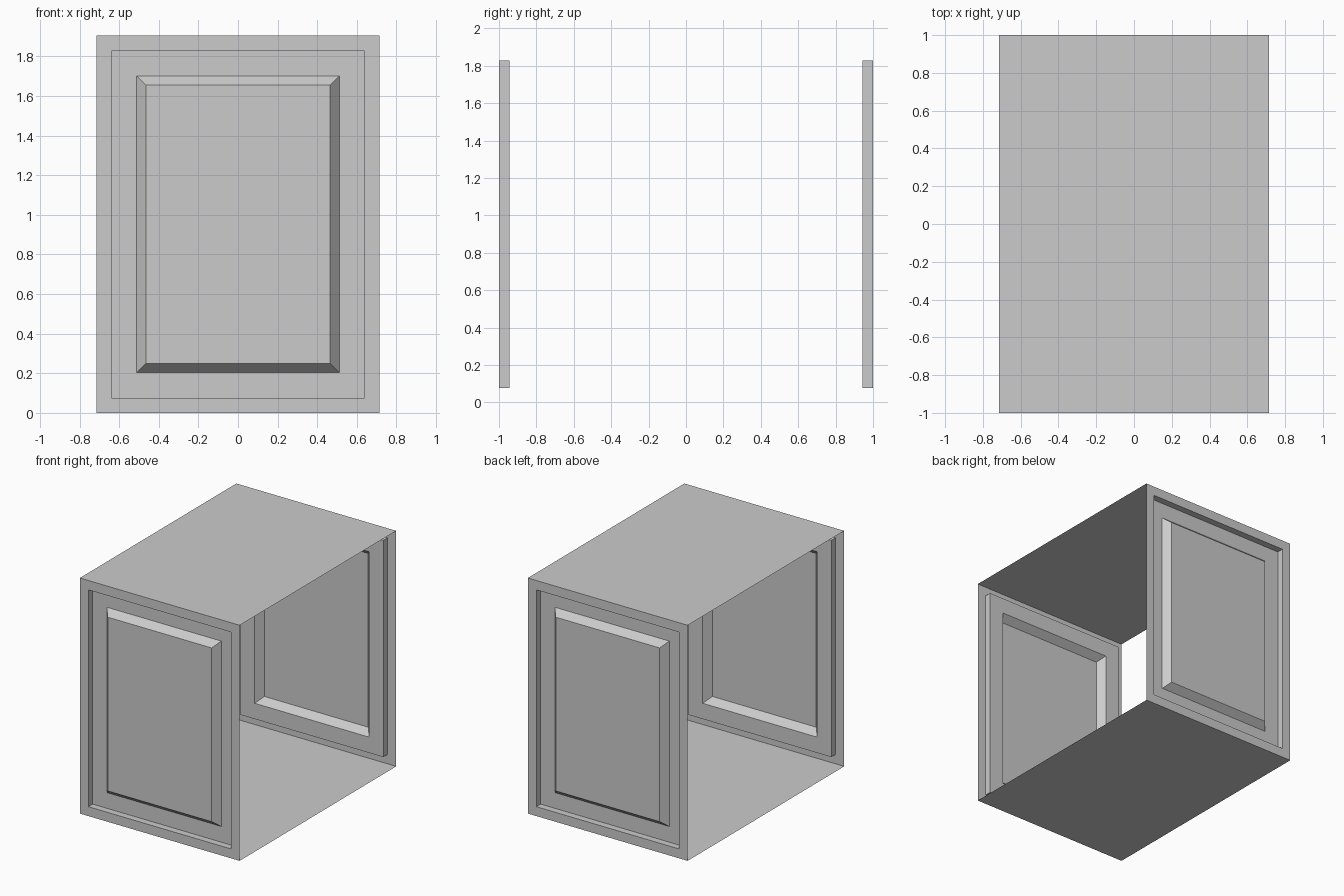
import bpy, bmesh

cube = bpy.data.objects.get("Cube")
if cube:
    bpy.data.objects.remove(cube, do_unlink=True)

HALF_W, HALF_D, HEIGHT = 0.715, 1.0, 1.905
RECESS = 0.055

grey = bpy.data.materials.new("cabinet_grey")
grey.use_nodes = True
colour = (0.6, 0.6, 0.6, 1)
grey.diffuse_color = colour
grey.node_tree.nodes["Principled BSDF"].inputs["Base Color"].default_value = colour


def finish(name, bm):
    mesh = bpy.data.meshes.new(name)
    bm.to_mesh(mesh)
    bm.free()
    mesh.materials.append(grey)
    obj = bpy.data.objects.new(name, mesh)
    bpy.context.collection.objects.link(obj)


def panel(name, side):
    """Sheet panel: frame, recessed border and chamfered raised field."""
    bm = bmesh.new()
    # inset from the outer edge, depth behind the face
    steps = [(0, 0), (0.076, 0), (0.076, RECESS), (0.203, RECESS), (0.25, 0)]
    rings = []
    for inset, depth in steps:
        w, y = HALF_W - inset, side * (HALF_D - depth)
        lo, hi = inset, HEIGHT - inset
        corners = [(-w, lo), (w, lo), (w, hi), (-w, hi)]
        # side -1 faces the front, +1 is the same panel turned around
        rings.append([bm.verts.new((-side * x, y, z)) for x, z in corners])
    for outer, inner in zip(rings, rings[1:]):
        for i in range(4):
            j = (i + 1) % 4
            bm.faces.new((outer[i], outer[j], inner[j], inner[i]))
    bm.faces.new(rings[-1])
    finish(name, bm)


def sheet(name, z, up):
    """Flat sheet joining the two panels."""
    bm = bmesh.new()
    pts = [(-1, -1), (1, -1), (1, 1), (-1, 1)]
    verts = [bm.verts.new((x * HALF_W, y * HALF_D, z)) for x, y in pts]
    bm.faces.new(verts if up else verts[::-1])
    finish(name, bm)


# Front and back panels
panel("front_panel", -1)
panel("back_panel", 1)

# Top and bottom sheets, sides stay open
sheet("top_sheet", HEIGHT, True)
sheet("bottom_sheet", 0, False)
